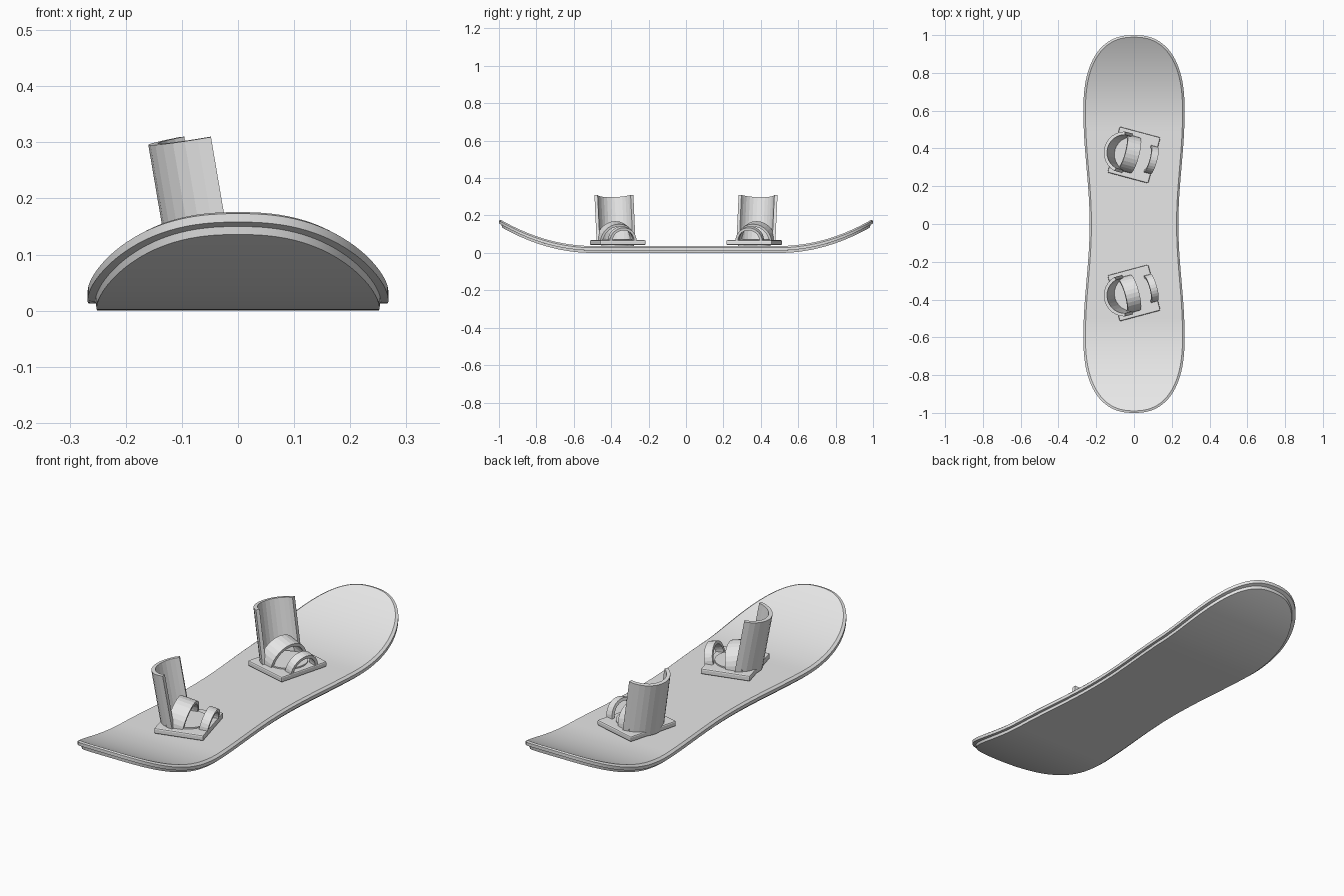
import bpy, bmesh, math
from mathutils import Matrix, Vector

if "Cube" in bpy.data.objects:
    bpy.data.objects.remove(bpy.data.objects["Cube"])

grey = bpy.data.materials.new("plain_grey")
grey.diffuse_color = (0.8, 0.8, 0.8, 1)
grey.use_nodes = True
grey.node_tree.nodes["Principled BSDF"].inputs["Base Color"].default_value = grey.diffuse_color


def finish(name, bm, matrix=None, smooth=None):
    if matrix is not None:
        bm.transform(matrix)
    bmesh.ops.recalc_face_normals(bm, faces=bm.faces[:])
    mesh = bpy.data.meshes.new(name)
    bm.to_mesh(mesh)
    bm.free()
    mesh.materials.append(grey)
    obj = bpy.data.objects.new(name, mesh)
    bpy.context.collection.objects.link(obj)
    if smooth:
        bpy.ops.object.select_all(action='DESELECT')
        obj.select_set(True)
        bpy.context.view_layer.objects.active = obj
        bpy.ops.object.shade_smooth_by_angle(angle=math.radians(smooth))
    return obj


# Board: waisted outline with rounded, upturned ends
def half_outline():
    """Right-hand edge (x, y) from tail to nose."""
    pts = []
    for i in range(25):
        y = 0.6 * i / 24
        pts.append((0.235 + 0.0165 * (1 - math.cos(math.pi * y / 0.6)), y))
    for i in range(1, 29):
        a = math.pi / 2 * i / 28
        e = 2 / 2.4
        pts.append((0.268 * max(math.cos(a), 0.0) ** e, 0.6 + 0.4 * math.sin(a) ** e))
    pts[-1] = (0.012, 1.0)
    return [(x, -y) for x, y in reversed(pts[1:])] + pts


def lift(y):
    return 0.58 * max(0.0, abs(y) - 0.5) ** 2


def build_board():
    bm = bmesh.new()
    edge = half_outline()
    n = len(edge)
    # inset and height of each edge layer: base, step, sidewall, top sheet
    layers = [(0.016, 0.0), (0.014, 0.013), (0.0, 0.013), (0.0, 0.028), (0.011, 0.037)]
    rings = []
    for inset, z in layers:
        right, left = [], []
        for x, y in edge:
            px, py = x * (1 - inset / 0.268), y * (1 - inset)
            pz = lift(py) + z
            right.append(bm.verts.new((px, py, pz)))
            left.append(bm.verts.new((-px, py, pz)))
        rings.append(right + left[::-1])
    m = 2 * n
    for lo, hi in zip(rings, rings[1:]):
        for i in range(m):
            j = (i + 1) % m
            bm.faces.new((lo[i], lo[j], hi[j], hi[i]))
    # base and top sheet as strips across the width
    for ring in (rings[0], rings[-1]):
        for i in range(n - 1):
            bm.faces.new((ring[i], ring[i + 1], ring[m - 2 - i], ring[m - 1 - i]))
    finish("board", bm, smooth=30)


# Curved band: arc in xy, extruded along z
def arc_band(name, outer, inner, start, end, z0, z1, segs, matrix):
    bm = bmesh.new()
    rows = []
    for i in range(segs + 1):
        a = start + (end - start) * i / segs
        c, s = math.cos(a), math.sin(a)
        rows.append([bm.verts.new((r * c, r * s, z)) for r, z in
                     ((outer, z0), (outer, z1), (inner, z1), (inner, z0))])
    for p, q in zip(rows, rows[1:]):
        for k in range(4):
            bm.faces.new((p[k], q[k], q[(k + 1) % 4], p[(k + 1) % 4]))
    bm.faces.new(rows[0])
    bm.faces.new(rows[-1])
    finish(name, bm, matrix)


def build_binding(tag, y, turn):
    place = Matrix.Translation((0, y, 0)) @ Matrix.Rotation(math.radians(turn), 4, 'Z')

    # base plate with softened edges
    bm = bmesh.new()
    bmesh.ops.create_cube(bm, size=1, matrix=Matrix.Translation((0, 0, 0.055))
                          @ Matrix.Diagonal((0.223, 0.251, 0.026, 1)))
    bmesh.ops.bevel(bm, geom=bm.edges[:], offset=0.006, segments=2, profile=0.5,
                    affect='EDGES')
    finish(tag + "_base_plate", bm, place)

    # round mounting disc
    bm = bmesh.new()
    bmesh.ops.create_cone(bm, cap_ends=True, segments=32, radius1=0.088, radius2=0.088,
                          depth=0.042, matrix=Matrix.Translation((0, 0, 0.053)))
    finish(tag + "_mounting_disc", bm, place, smooth=30)

    # leaning heel support
    spread = math.radians(76)
    arc_band(tag + "_highback", 0.111, 0.094, math.pi - spread, math.pi + spread,
             0, 0.255, 12,
             place @ Matrix.Translation((-0.008, 0, 0.063))
             @ Matrix.Rotation(math.radians(-10), 4, 'Y'))

    # straps arch from side to side over the foot
    across = Matrix(((0, 0, 1, 0), (1, 0, 0, 0), (0, 1, 0, 0), (0, 0, 0, 1)))
    for part, x, radius, width, tilt in (("instep_strap", -0.03, 0.098, 0.075, 12),
                                         ("toe_strap", 0.092, 0.074, 0.038, 12)):
        arc_band(tag + "_" + part, radius, radius - 0.014, 0, math.pi,
                 -width / 2, width / 2, 14,
                 place @ Matrix.Translation((x, 0, 0.066))
                 @ Matrix.Rotation(math.radians(tilt), 4, 'Y') @ across)


build_board()
build_binding("front", -0.365, 15)
build_binding("rear", 0.365, -15)
